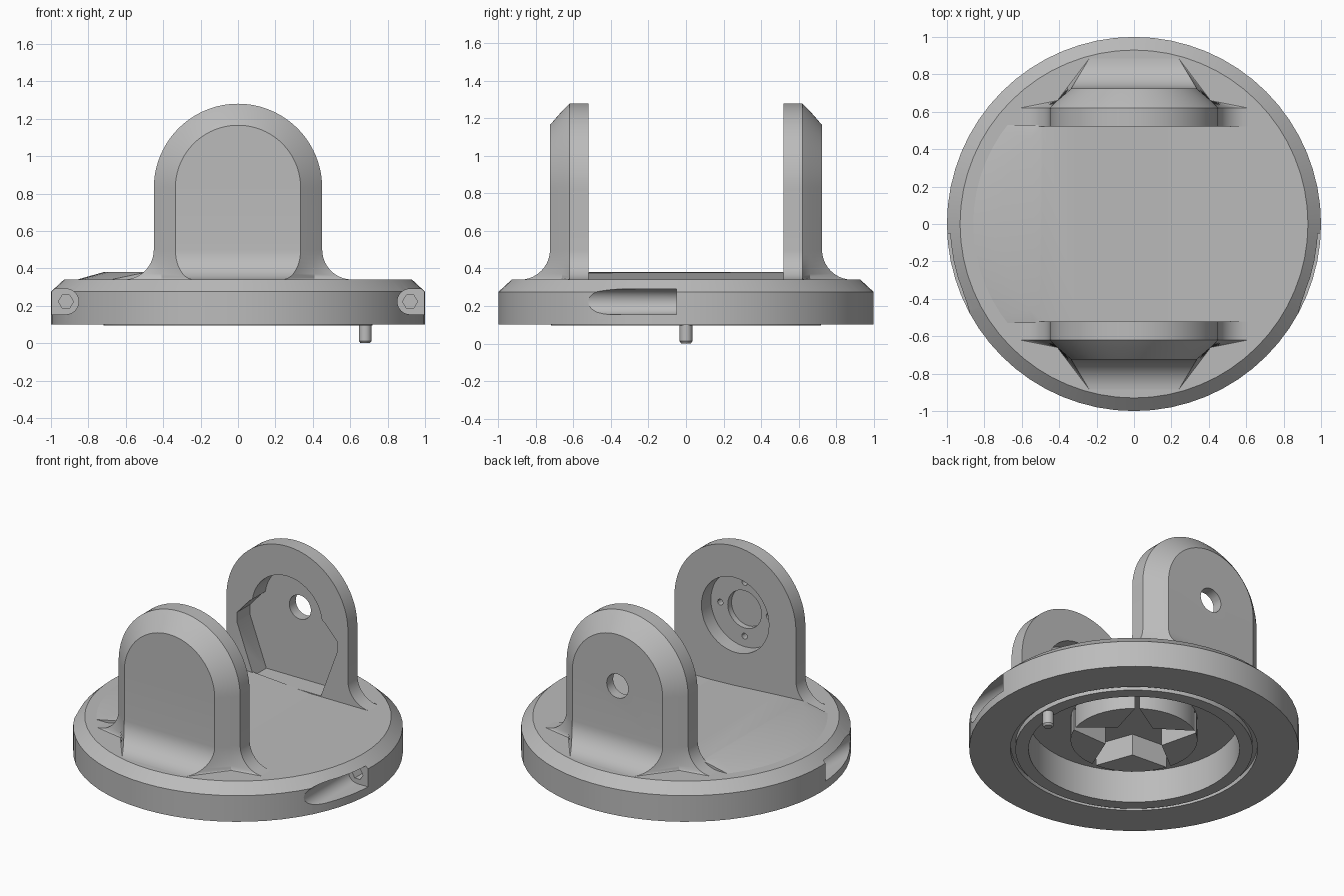
import bpy, bmesh
from math import sin, cos, pi, radians

if "Cube" in bpy.data.objects:
    bpy.data.objects.remove(bpy.data.objects["Cube"], do_unlink=True)

grey = bpy.data.materials.new("plain_grey")
grey.use_nodes = True
colour = (0.5, 0.5, 0.5, 1)
grey.diffuse_color = colour
grey.node_tree.nodes["Principled BSDF"].inputs["Base Color"].default_value = colour


def finish(name, bm):
    """Turn a bmesh into a clean grey object."""
    bmesh.ops.remove_doubles(bm, verts=bm.verts, dist=1e-5)
    bmesh.ops.recalc_face_normals(bm, faces=bm.faces)
    mesh = bpy.data.meshes.new(name)
    bm.to_mesh(mesh)
    bm.free()
    mesh.materials.append(grey)
    ob = bpy.data.objects.new(name, mesh)
    bpy.context.collection.objects.link(ob)
    return ob


def loft(name, rings):
    """Skin closed rings of points and cap both ends."""
    bm = bmesh.new()
    rows = [[bm.verts.new(p) for p in ring] for ring in rings]
    n = len(rows[0])
    for lo, hi in zip(rows, rows[1:]):
        for i in range(n):
            j = (i + 1) % n
            bm.faces.new((lo[i], lo[j], hi[j], hi[i]))
    bm.faces.new(rows[0])
    if (bm.verts and rings[-1][0] != rings[-1][-1]):
        bm.faces.new(rows[-1])
    return finish(name, bm)


def prism(name, pts, axis, a, b):
    if axis == "Y":
        return loft(name, [[(u, d, v) for u, v in pts] for d in (a, b)])
    return loft(name, [[(u, v, d) for u, v in pts] for d in (a, b)])


def circle(u, v, r, n=32, start=0.0, sweep=2 * pi):
    """Points on a circle, or on an arc including both ends."""
    steps = n if sweep == 2 * pi else n - 1
    return [(u + r * cos(start + sweep * i / steps),
             v + r * sin(start + sweep * i / steps)) for i in range(n)]


def boolean(target, cutter, operation="DIFFERENCE"):
    cutter.hide_render = True
    mod = target.modifiers.new("cut", "BOOLEAN")
    mod.object, mod.operation, mod.solver = cutter, operation, "EXACT"
    bpy.context.view_layer.objects.active = target
    bpy.ops.object.modifier_apply(modifier=mod.name)
    bpy.data.objects.remove(cutter, do_unlink=True)


# Round base: lathed profile with a hollow underside, a lip and a groove
profile = [(0, .31), (.64, .31), (.64, .095), (.72, .095), (.72, .13), (.75, .13),
           (.75, .1), (1, .1), (1, .275), (.93, .34), (0, .34)]
bm = bmesh.new()
verts = [bm.verts.new((r, 0, z)) for r, z in profile]
edges = [bm.edges.new(pair) for pair in zip(verts, verts[1:])]
bmesh.ops.spin(bm, geom=verts + edges, cent=(0, 0, 0), axis=(0, 0, 1),
               angle=2 * pi, steps=64, use_duplicate=False)
bmesh.ops.dissolve_degenerate(bm, dist=1e-5, edges=bm.edges)
base = finish("base", bm)

# Screw notches in both sides of the rim, with hexagonal sockets
for s in (1, -1):
    slot = [(s * x, z) for x, z in circle(.92, .222, .068, 17, pi / 2, pi)]
    slot += [(s * 1.2, .154), (s * 1.2, .29)]
    boolean(base, prism("notch_cutter", slot, "Y", -1.2, -.05))
    boolean(base, prism("socket_cutter", circle(s * .92, .222, .04, 6), "Y", -.1, .05))

# Raised floor between the ears: sloping slab trimmed to a cone
floor = prism("raised_floor", [(-.95, .325), (-.95, .38), (-.5, .38), (-.3, .368),
                               (0, .348), (.3, .335), (.3, .325)], "Y", -.53, .53)
cone = loft("floor_trim", [[(x, y, z) for x, y in circle(0, 0, r, 64)]
                           for r, z in ((.93, .32), (.70, .385))])
boolean(floor, cone, "INTERSECT")


def ear(name, side):
    """Upright ear: round top, bevelled outer edge, flared foot."""
    def ring(points):
        right = [(x, side * y, z) for x, y, z in points]
        return right + [(-x, y, z) for x, y, z in reversed(right)]

    rings = []
    flare = .16
    feet = [(flare, .325)]
    feet += [(flare * (1 - sin(a)), .34 + flare * (1 - cos(a)))
             for a in (radians(9 * i) for i in range(11))]
    for f, z in feet:
        rings.append(ring([(.45 + f, .52, z), (.45 + f, .62, z),
                           (.41, .66, z), (.335 - .6 * f, .725 + f, z)]))
    for i in range(25):
        c, s = cos(pi / 2 * i / 24), sin(pi / 2 * i / 24)
        c = 0.0 if i == 24 else c
        rings.append(ring([(r * c, y, .83 + r * s) for r, y in
                           ((.45, .52), (.45, .62), (.41, .66), (.335, .725))]))
    return loft(name, rings)


HUB = .82  # height of the pivot

# Front ear: round motor seat on the inner face with four screw holes
front_ear = ear("front_ear", -1)
boolean(front_ear, prism("seat_cutter", circle(0, HUB, .25, 48), "Y", -.62, -.4))
boolean(front_ear, prism("bore_cutter", circle(0, HUB, .125), "Y", -.66, -.6))
for u, v in circle(0, HUB, .18, 4):
    boolean(front_ear, prism("screw_cutter", circle(u, v, .02, 12), "Y", -.68, -.6))

# Back ear: shaped pocket on the inner face and a shaft hole right through
back_ear = ear("back_ear", 1)
pocket = [(.25, .345), (.37, .67), (.37, .74), (.28, .84)]
pocket += circle(0, HUB, .26, 21, radians(8), radians(164))
pocket += [(-x, z) for x, z in reversed(pocket[:4])]
boolean(back_ear, prism("pocket_cutter", pocket, "Y", .4, .657))
boolean(back_ear, prism("shaft_cutter", circle(0, HUB, .08), "Y", .6, .9))

# Socket hub below: round boss split into teeth by a star opening
hub = prism("socket_hub", circle(0, 0, .385, 48), "Z", .16, .32)
star = []
for i in range(10):
    a = radians(233 + 36 * i)
    r = .42 if i % 2 else .18
    star.append((r * cos(a), r * sin(a)))
boolean(hub, prism("star_cutter", star, "Z", .1, .305))

# Locating pin under the lip, with a bevelled tip
pin = loft("locating_pin", [[(x, y, z) for x, y in circle(.68, 0, r, 20)]
                            for r, z in ((.025, 0), (.034, .012), (.034, .12))])

# Smooth curved walls while keeping edges crisp
for ob in (base, floor, front_ear, back_ear, hub, pin):
    bpy.ops.object.select_all(action="DESELECT")
    ob.select_set(True)
    bpy.context.view_layer.objects.active = ob
    bpy.ops.object.shade_smooth_by_angle(angle=radians(30))
